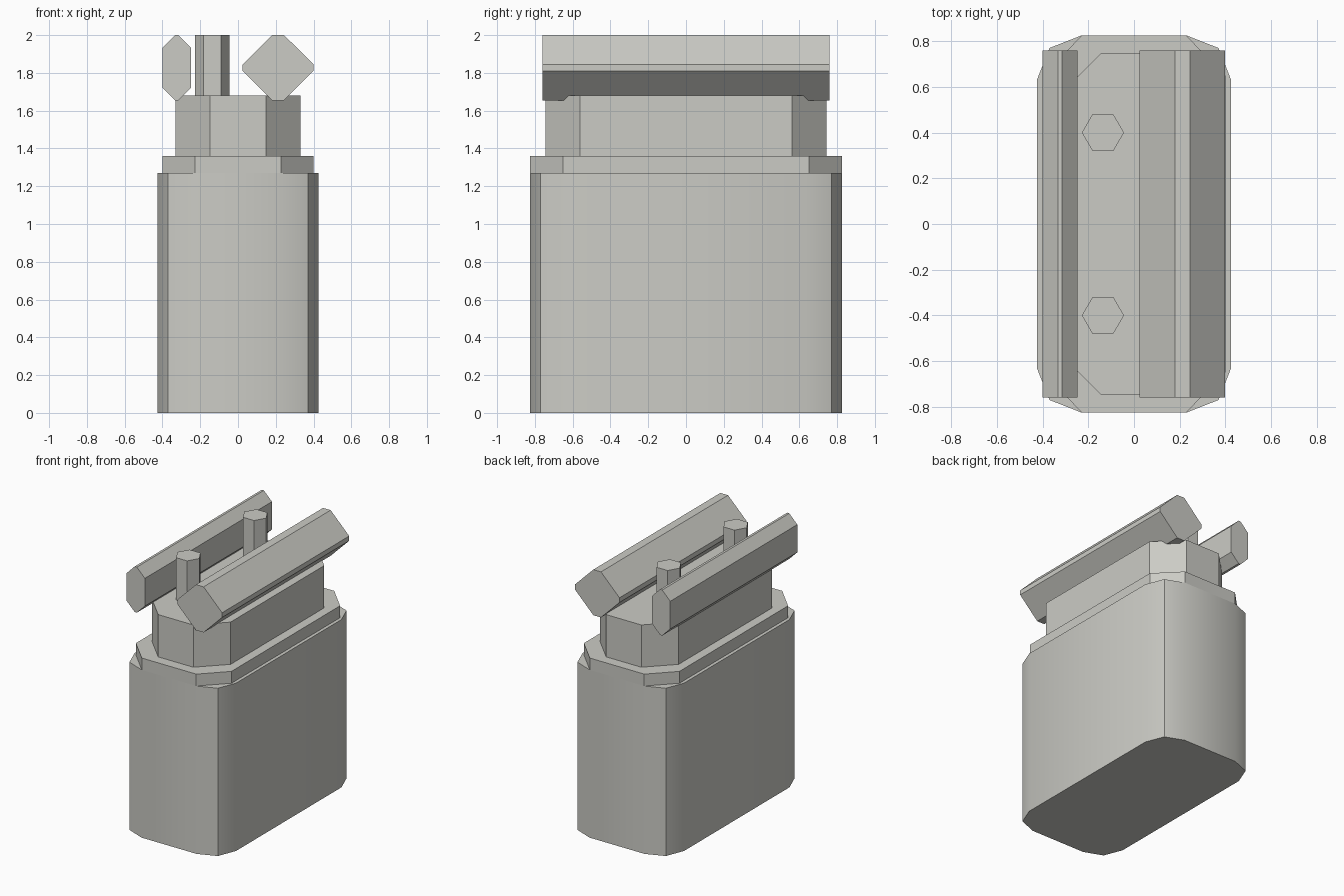
import bpy, bmesh, math

if "Cube" in bpy.data.objects:
    bpy.data.objects.remove(bpy.data.objects["Cube"])

grey = bpy.data.materials.new("warm_grey")
grey.diffuse_color = (0.6, 0.6, 0.56, 1)
grey.use_nodes = True
grey.node_tree.nodes["Principled BSDF"].inputs["Base Color"].default_value = grey.diffuse_color


def prism(name, outline, start, end, axis="Z"):
    """Extrude a closed counter-clockwise outline along z (or y)."""
    place = (lambda u, v, d: (u, v, d)) if axis == "Z" else (lambda u, v, d: (u, d, v))
    bm = bmesh.new()
    low = [bm.verts.new(place(u, v, start)) for u, v in outline]
    high = [bm.verts.new(place(u, v, end)) for u, v in outline]
    bm.faces.new(low)
    bm.faces.new(high)
    n = len(outline)
    for i in range(n):
        j = (i + 1) % n
        bm.faces.new((low[i], low[j], high[j], high[i]))
    bmesh.ops.recalc_face_normals(bm, faces=bm.faces)
    mesh = bpy.data.meshes.new(name)
    bm.to_mesh(mesh)
    bm.free()
    mesh.materials.append(grey)
    obj = bpy.data.objects.new(name, mesh)
    bpy.context.collection.objects.link(obj)
    return obj


def mirrored(corner, cx=0, cy=0):
    """Repeat one corner's points (right side to top) in all four quadrants."""
    back = corner[::-1]
    pts = (corner + [(-x, y) for x, y in back]
           + [(-x, -y) for x, y in corner] + [(x, -y) for x, y in back])
    return [(cx + x, cy + y) for x, y in pts]


# Main body with softly rounded sides and one hard edge at each corner
body = prism("body", mirrored([(0.425, 0.63), (0.37, 0.77), (0.23, 0.825)]), 0, 1.27)
bpy.context.view_layer.objects.active = body
body.select_set(True)
bpy.ops.object.shade_smooth_by_angle(angle=math.radians(30))

# Chamfered collar and neck
prism("collar", mirrored([(0.40, 0.65), (0.228, 0.825)]), 1.27, 1.36)
prism("neck", mirrored([(0.33, 0.56), (0.147, 0.745)]), 1.36, 1.68)

# Chamfered rails running front to back
prism("wide_rail", mirrored([(0.187, 0.018), (0.032, 0.1725)], 0.212, 1.8275),
      -0.76, 0.76, "Y")
prism("narrow_rail", mirrored([(0.076, 0.105), (0.009, 0.1725)], -0.324, 1.8275),
      -0.76, 0.76, "Y")

# Hexagonal posts
for name, y in (("front_post", -0.4), ("back_post", 0.4)):
    hexagon = [(-0.136 + 0.092 * math.cos(k * math.pi / 3),
                y + 0.092 * math.sin(k * math.pi / 3)) for k in range(6)]
    prism(name, hexagon, 1.68, 2.0)
